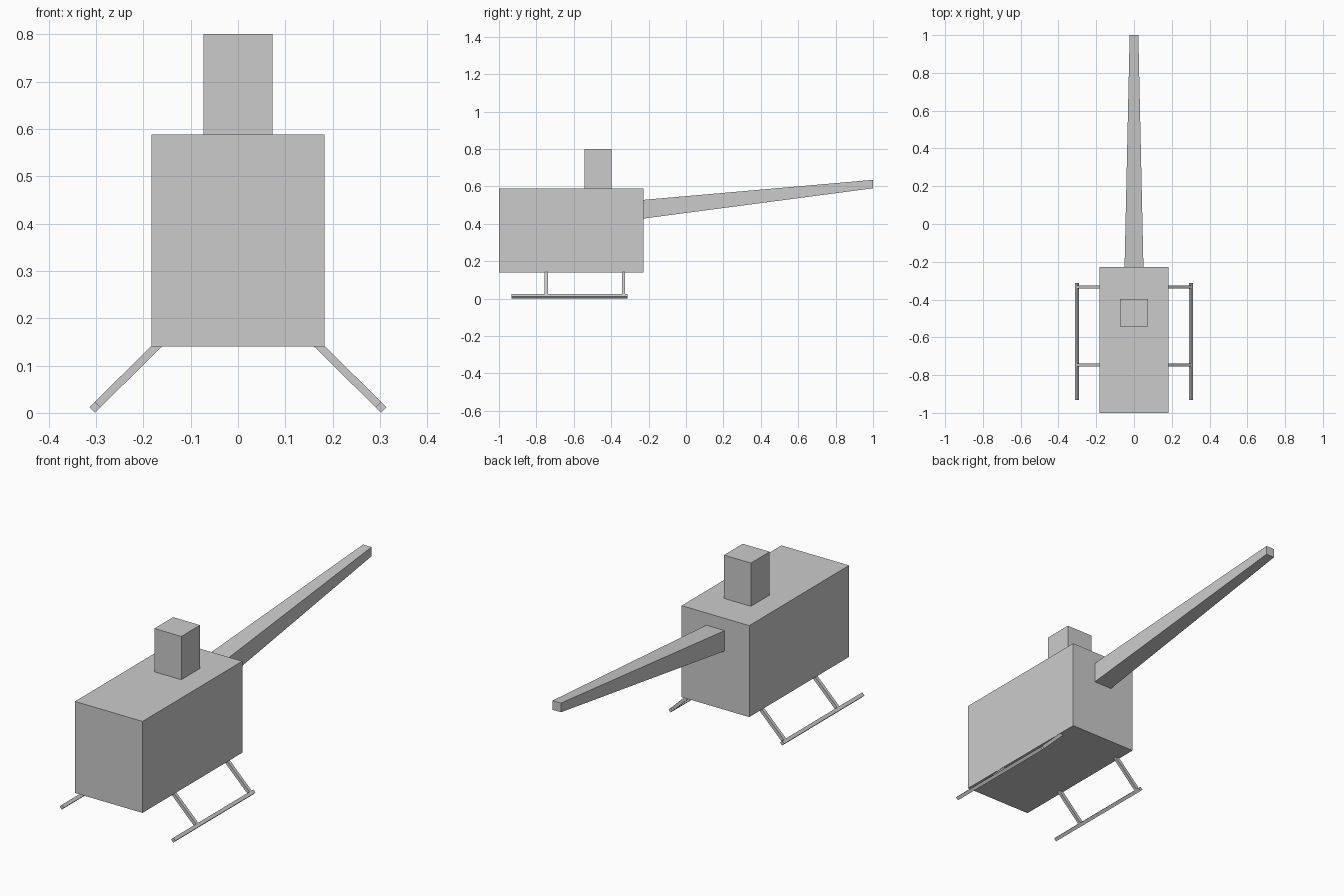
import bpy, bmesh
from mathutils import Vector

if "Cube" in bpy.data.objects:
    bpy.data.objects.remove(bpy.data.objects["Cube"])


def make_object(name, bm):
    bmesh.ops.recalc_face_normals(bm, faces=bm.faces[:])
    mesh = bpy.data.meshes.new(name)
    bm.to_mesh(mesh)
    bm.free()
    obj = bpy.data.objects.new(name, mesh)
    bpy.context.collection.objects.link(obj)
    return obj


def loft(name, ring_a, ring_b):
    """Closed solid between two matching four-sided rings."""
    bm = bmesh.new()
    a = [bm.verts.new(p) for p in ring_a]
    b = [bm.verts.new(p) for p in ring_b]
    bm.faces.new(a)
    bm.faces.new(b[::-1])
    for i in range(4):
        j = (i + 1) % 4
        bm.faces.new((a[i], a[j], b[j], b[i]))
    return make_object(name, bm)


def section(y, half_width, z0, z1):
    """Upright rectangle facing along y."""
    w = half_width
    return [(-w, y, z0), (w, y, z0), (w, y, z1), (-w, y, z1)]


def beam(name, start, end, side, size):
    """Square bar from start to end, with one face direction given."""
    start, end = Vector(start), Vector(end)
    u = Vector(side).normalized() * size / 2
    v = (end - start).normalized().cross(u)
    corners = [u + v, u - v, -u - v, -u + v]
    return loft(name, [start + c for c in corners], [end + c for c in corners])


def mirror_x(obj):
    mod = obj.modifiers.new("mirror", 'MIRROR')
    mod.use_axis[0] = True


# Cabin and rotor mast
loft("cabin", section(-1.0, 0.183, 0.14, 0.588), section(-0.228, 0.183, 0.14, 0.588))
loft("rotor_mast", section(-0.543, 0.073, 0.588, 0.8), section(-0.398, 0.073, 0.588, 0.8))

# Tapered, rising tail boom
loft("tail_boom", section(-0.228, 0.05, 0.428, 0.528), section(1.0, 0.023, 0.59, 0.635))

# Landing skids: rails turned to line up with the splayed struts
SIZE = 0.0165
hip, foot = Vector((0.1725, 0, 0.14)), Vector((0.302, 0, 0.0122))
slope = (foot - hip).normalized()
mirror_x(beam("skid_rail", (foot.x, -0.932, foot.z), (foot.x, -0.312, foot.z), slope, SIZE))
for name, y in (("front_strut", -0.747), ("rear_strut", -0.334)):
    offset = Vector((0, y, 0))
    top = hip - slope * 0.015 + offset
    bottom = foot - slope * SIZE / 2 + offset
    mirror_x(beam(name, top, bottom, (0, 1, 0), SIZE))
